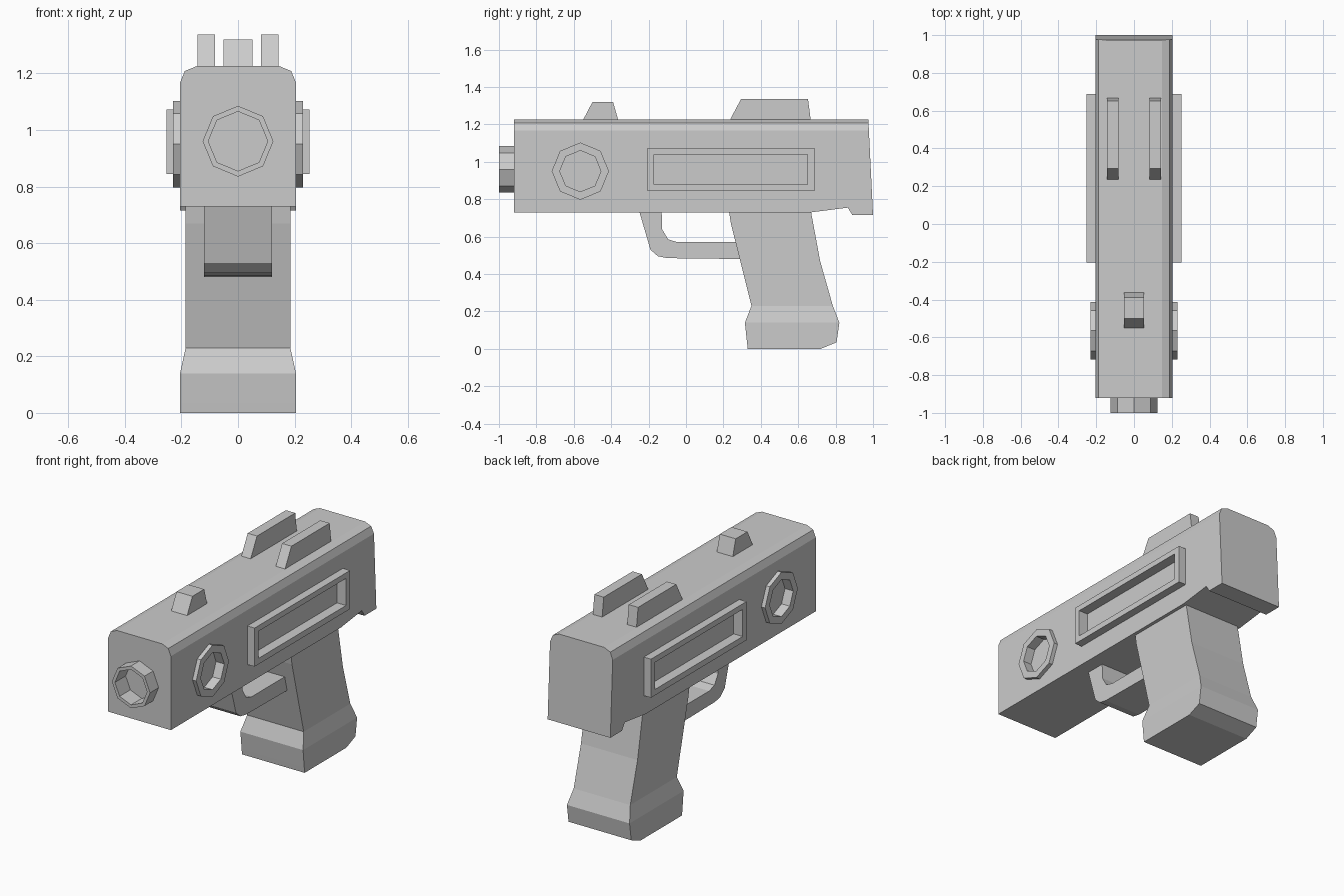
import bpy, bmesh
from math import cos, sin, pi

if "Cube" in bpy.data.objects:
    bpy.data.objects.remove(bpy.data.objects["Cube"])


def finish(name, bm):
    bmesh.ops.recalc_face_normals(bm, faces=bm.faces)
    me = bpy.data.meshes.new(name)
    bm.to_mesh(me)
    bm.free()
    ob = bpy.data.objects.new(name, me)
    bpy.context.collection.objects.link(ob)
    return ob


def loft(name, rings, closed=False, caps=True, bevel=None):
    """Bridge successive rings of 3D points with quads."""
    bm = bmesh.new()
    vs = [[bm.verts.new(p) for p in r] for r in rings]
    pairs = list(zip(vs, vs[1:])) + ([(vs[-1], vs[0])] if closed else [])
    for a, b in pairs:
        for i in range(len(a)):
            j = (i + 1) % len(a)
            bm.faces.new((a[i], a[j], b[j], b[i]))
    if caps and not closed:
        bm.faces.new(vs[0])
        bm.faces.new(vs[-1])
    if bevel:
        edges = [e for e in bm.edges if all(v.co.z > 1.2 for v in e.verts)
                 and abs(e.verts[0].co.y - e.verts[1].co.y) > 1]
        bmesh.ops.bevel(bm, geom=edges, offset=bevel, segments=2, profile=0.5, affect='EDGES')
    return finish(name, bm)


def side_extrude(name, yz, x0, x1, **kw):
    return loft(name, [[(x, y, z) for y, z in yz] for x in (x0, x1)], **kw)


def octagon(u, v, r):
    return [(u + r * cos(i * pi / 4), v + r * sin(i * pi / 4)) for i in range(8)]


def rect(u0, v0, u1, v1):
    return [(u0, v0), (u1, v0), (u1, v1), (u0, v1)]


def along_x(pts, x):
    return [(x, u, v) for u, v in pts]


def along_y(pts, y):
    return [(u, y, v) for u, v in pts]


def tube(name, place, outer, inner, d0, d1):
    return loft(name, [place(outer, d0), place(outer, d1), place(inner, d1), place(inner, d0)], closed=True)


# Main body with rounded top edges
body = side_extrude("body", [(-0.92, 0.73), (0.67, 0.73), (0.865, 0.755), (0.89, 0.715),
                             (1.0, 0.715), (0.975, 1.225), (-0.92, 1.225)], -0.205, 0.205, bevel=0.058)

# Muzzle ring and its bore
muzzle_in = octagon(0, 0.96, 0.105)
tube("muzzle", along_y, octagon(0, 0.96, 0.125), muzzle_in, -1.0, -0.90)
cutters = [loft("bore_cutter", [along_y(muzzle_in, -1.05), along_y(muzzle_in, -0.90)])]

# Side rings and slot frames, mirrored, with recesses in the body
ring_in = octagon(-0.565, 0.95, 0.11)
slot_in = rect(-0.17, 0.88, 0.65, 1.04)
for s, side in ((1, "right"), (-1, "left")):
    tube("side_ring_" + side, along_x, octagon(-0.565, 0.95, 0.153), ring_in, s * 0.18, s * 0.229)
    tube("slot_frame_" + side, along_x, rect(-0.205, 0.845, 0.687, 1.073), slot_in, s * 0.197, s * 0.252)
    for pts, floor in ((ring_in, 0.175), (slot_in, 0.193)):
        cutters.append(loft("recess_cutter", [along_x(pts, s * floor), along_x(pts, s * 0.3)]))

for c in cutters:
    c.hide_render = True
    m = body.modifiers.new("cut", 'BOOLEAN')
    m.operation, m.solver, m.object = 'DIFFERENCE', 'EXACT', c
bpy.context.view_layer.objects.active = body
for m in list(body.modifiers):
    bpy.ops.object.modifier_apply(modifier=m.name)
for c in cutters:
    bpy.data.objects.remove(c)

# Grip: rows of height, front y, back y, half width
rows = [(0, 0.33, 0.72, 0.205), (0.035, 0.326, 0.805, 0.205), (0.14, 0.315, 0.82, 0.205),
        (0.23, 0.35, 0.785, 0.185), (0.47, 0.29, 0.717, 0.185), (0.67, 0.24, 0.68, 0.185),
        (0.735, 0.23, 0.668, 0.185)]
loft("grip", [[(-w, a, z), (w, a, z), (w, b, z), (-w, b, z)] for z, a, b, w in rows])

# Trigger guard
side_extrude("trigger_guard", [(-0.25, 0.735), (-0.19, 0.53), (-0.15, 0.495), (-0.10, 0.485), (0.32, 0.48),
                               (0.32, 0.57), (-0.045, 0.57), (-0.095, 0.585), (-0.128, 0.64), (-0.13, 0.735)],
             -0.12, 0.12)

# Sights
side_extrude("front_sight", [(-0.555, 1.215), (-0.50, 1.32), (-0.39, 1.32), (-0.36, 1.215)], -0.052, 0.052)
for s, side in ((1, "right"), (-1, "left")):
    side_extrude("rear_sight_" + side, [(0.23, 1.215), (0.295, 1.337), (0.652, 1.337), (0.668, 1.215)],
                 s * 0.082, s * 0.143)
